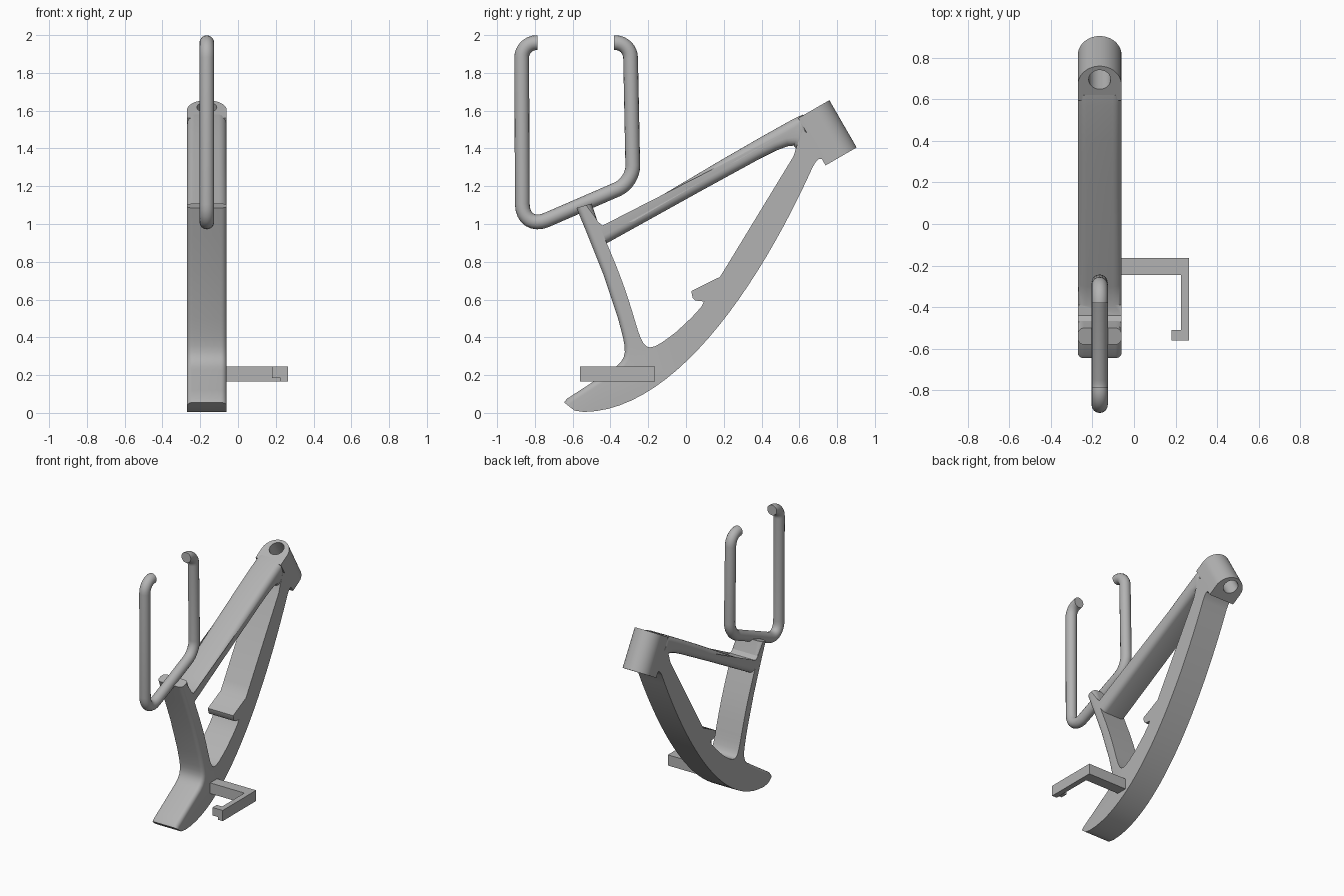
import bpy, bmesh, math
from mathutils import Vector
from mathutils.geometry import interpolate_bezier

if "Cube" in bpy.data.objects:
    bpy.data.objects.remove(bpy.data.objects["Cube"], do_unlink=True)

CX, HALF = -0.165, 0.105      # centre plane and half width of the frame

grey = bpy.data.materials.new("plain_grey")
grey.use_nodes = True
grey.diffuse_color = (0.45, 0.45, 0.45, 1)
grey.node_tree.nodes["Principled BSDF"].inputs["Base Color"].default_value = (0.45, 0.45, 0.45, 1)


def finish(obj, angle=35):
    obj.data.materials.clear()
    obj.data.materials.append(grey)
    bpy.ops.object.select_all(action='DESELECT')
    obj.select_set(True)
    bpy.context.view_layer.objects.active = obj
    bpy.ops.object.shade_smooth_by_angle(angle=math.radians(angle))


def prism(name, pts, push, rounded=(), radius=0.0):
    """Extrude a closed outline; round the rims of the listed outline edges."""
    bm = bmesh.new()
    low = [bm.verts.new(p) for p in pts]
    high = [bm.verts.new(Vector(p) + Vector(push)) for p in pts]
    n = len(pts)
    bm.faces.new(low)
    bm.faces.new(high)
    for i in range(n):
        j = (i + 1) % n
        bm.faces.new((low[i], low[j], high[j], high[i]))
    bmesh.ops.recalc_face_normals(bm, faces=bm.faces)
    if rounded:
        rims = [bm.edges.get((s[i], s[(i + 1) % n])) for s in (low, high) for i in rounded]
        bmesh.ops.bevel(bm, geom=rims, offset=radius, segments=5, profile=0.5,
                        affect='EDGES', clamp_overlap=False)
    mesh = bpy.data.meshes.new(name)
    bm.to_mesh(mesh)
    bm.free()
    obj = bpy.data.objects.new(name, mesh)
    bpy.context.collection.objects.link(obj)
    finish(obj)
    return obj


def side_prism(name, outline, rounded=(), radius=0.0):
    return prism(name, [(CX - HALF, y, z) for y, z in outline], (2 * HALF, 0, 0), rounded, radius)


def bezier(a, b, c, d, n):
    return [(p.x, p.y) for p in interpolate_bezier(Vector(a), Vector(b), Vector(c), Vector(d), n)]


# Main frame: rear strut, curved lower beam with a small ledge, and neck
strut_back = [(-0.58, 1.085), (-0.5, 1.108), (-0.47, 1.02), (-0.42, 0.9)]
inside = bezier((-0.37, 0.78), (-0.2, 0.36), (-0.28, 0.25), (-0.05, 0.43), 14)
ledge = [(0.03, 0.505), (0.08, 0.56), (0.095, 0.59), (0.05, 0.595),
         (0.035, 0.61), (0.028, 0.645), (0.18, 0.72), (0.22, 0.785)]
neck = [(0.57, 1.36), (0.585, 1.41), (0.62, 1.5), (0.7, 1.42),
        (0.735, 1.345), (0.705, 1.345), (0.685, 1.325)]
belly = bezier((0.67, 1.3), (0.4, 0.7), (-0.05, 0.01), (-0.54, 0.005), 24)
front = [(-0.59, 0.012), (-0.645, 0.055), (-0.63, 0.075), (-0.56, 0.12), (-0.4, 0.225)]
front += bezier((-0.37, 0.245), (-0.3, 0.3), (-0.32, 0.35), (-0.36, 0.5), 8)
front += [(-0.4, 0.62), (-0.44, 0.74), (-0.52, 0.94)]
outline = strut_back + inside + ledge + neck + belly + front
total = len(outline)
side_prism("main_frame", outline, [1] + list(range(total - len(front) + 1, total)), 0.03)

# Top bar with rounded edges, flared where it meets strut and head
bar = [(-0.5, 1.06), (-0.475, 1.02), (-0.44, 0.99), (-0.39, 0.995), (-0.3, 1.05),
       (0.18, 1.335), (0.4, 1.462), (0.57, 1.557), (0.62, 1.58), (0.66, 1.45),
       (0.585, 1.395), (0.57, 1.415), (0.54, 1.412), (0.48, 1.39), (0.39, 1.345),
       (0.07, 1.17), (-0.425, 0.895), (-0.465, 0.98)]
side_prism("top_bar", bar, range(3, 16), 0.042)

# Head: tilted block with a round front and a bore along its axis
top = Vector((CX, 0.668, 1.603))
across = Vector((0, 0.866, 0.5))
axis = Vector((0, 0.5, -0.866))
side = Vector((1, 0, 0))


def ring(centre, r, start, end, n):
    return [centre + side * r * math.cos(t) + across * r * math.sin(t)
            for t in (start + (end - start) * i / (n - 1) for i in range(n))]


shape = ring(top, HALF, 0, math.pi, 25)
shape += [top - side * HALF - across * 0.085, top + side * HALF - across * 0.085]
head = prism("head", shape, axis * 0.289)
hole = ring(top + across * 0.03 - axis * 0.1, 0.053, 0, math.tau, 33)[:-1]
cutter = prism("bore_cutter", hole, axis * 0.5)
cutter.hide_render = True
cut = head.modifiers.new("bore", 'BOOLEAN')
cut.operation = 'DIFFERENCE'
cut.solver = 'EXACT'
cut.object = cutter
bpy.context.view_layer.objects.active = head
bpy.ops.object.modifier_apply(modifier=cut.name)
bpy.data.objects.remove(cutter, do_unlink=True)
finish(head)

# Bent rod cradle: open loop of round bar
corners = [(-0.38, 1.96), (-0.295, 1.96), (-0.28, 1.22), (-0.866, 0.966), (-0.87, 1.96), (-0.785, 1.96)]
bends = [0.08, 0.09, 0.14, 0.08]
path = [corners[0]]
for i, reach in enumerate(bends, 1):
    here = Vector(corners[i])
    a = here + (Vector(corners[i - 1]) - here).normalized() * reach
    b = here + (Vector(corners[i + 1]) - here).normalized() * reach
    path += bezier(a, a.lerp(here, 0.56), b.lerp(here, 0.56), b, 9)
path.append(corners[-1])
curve = bpy.data.curves.new("rod_cradle", 'CURVE')
curve.dimensions = '3D'
curve.bevel_depth = 0.039
curve.bevel_resolution = 6
curve.use_fill_caps = True
spline = curve.splines.new('POLY')
spline.points.add(len(path) - 1)
for point, (y, z) in zip(spline.points, path):
    point.co = (CX, y, z, 1)
rod = bpy.data.objects.new("rod_cradle", curve)
bpy.context.collection.objects.link(rod)
bpy.ops.object.select_all(action='DESELECT')
rod.select_set(True)
bpy.context.view_layer.objects.active = rod
bpy.ops.object.convert(target='MESH')
finish(bpy.context.view_layer.objects.active, 50)

# Side hook: flat L-shaped arm with a shallower lip at its end
arm = [(-0.08, -0.163), (0.265, -0.163), (0.265, -0.56), (0.225, -0.56), (0.225, -0.245), (-0.08, -0.245)]
prism("side_hook", [(x, y, 0.165) for x, y in arm], (0, 0, 0.08))
lip = [(0.18, -0.56), (0.225, -0.56), (0.225, -0.51), (0.18, -0.51)]
prism("hook_lip", [(x, y, 0.185) for x, y in lip], (0, 0, 0.06))
